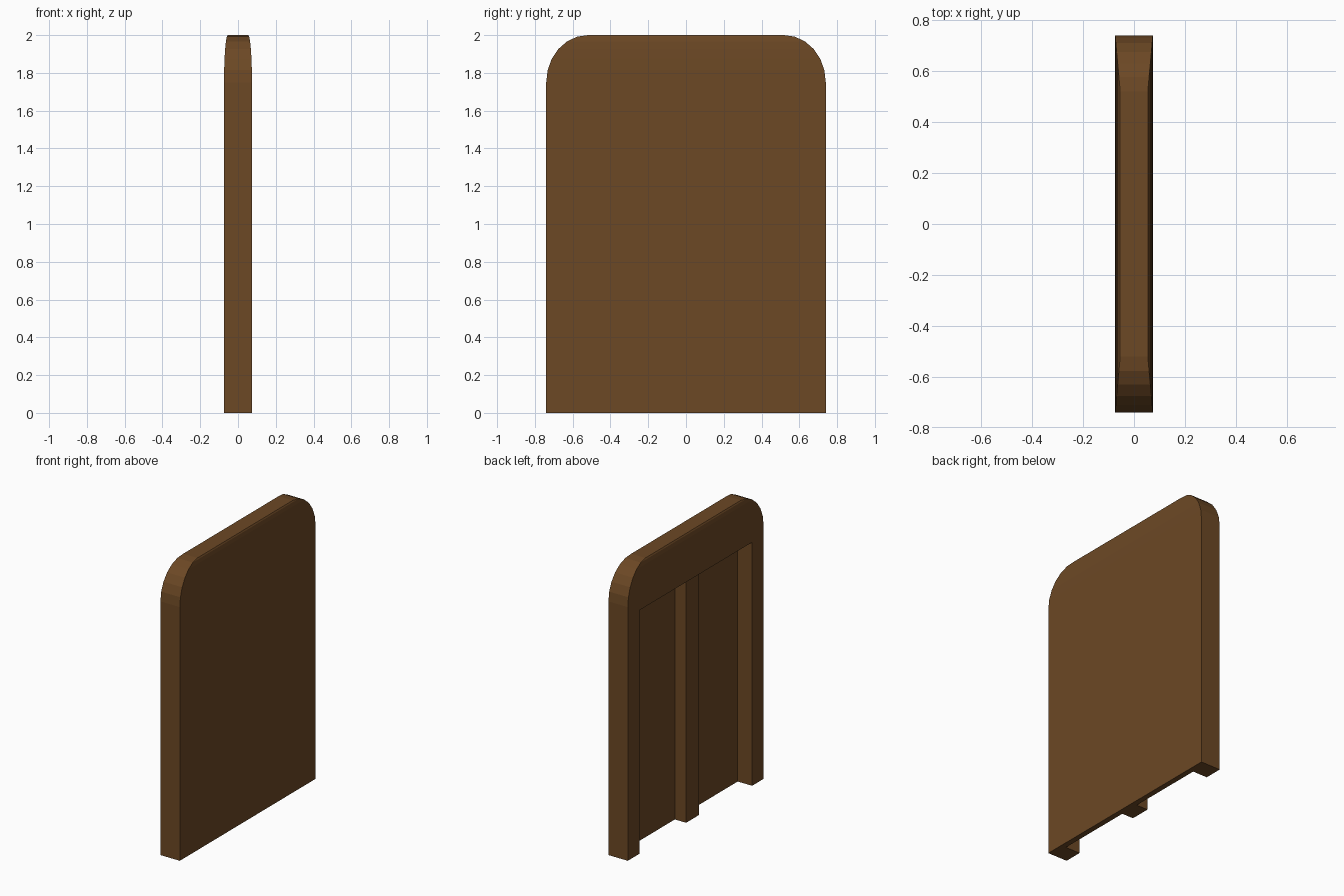
import bpy, bmesh, math
from mathutils import Vector

if "Cube" in bpy.data.objects:
    bpy.data.objects.remove(bpy.data.objects["Cube"])

wood = bpy.data.materials.new("brown wood")
wood.diffuse_color = (0.150, 0.065, 0.018, 1)
wood.use_nodes = True
wood.node_tree.nodes["Principled BSDF"].inputs["Base Color"].default_value = wood.diffuse_color


def loft(name, rings):
    """Closed solid through a stack of point rings."""
    bm = bmesh.new()
    rows = [[bm.verts.new(p) for p in ring] for ring in rings]
    n = len(rows[0])
    for a, b in zip(rows, rows[1:]):
        for i in range(n):
            j = (i + 1) % n
            bm.faces.new((a[i], a[j], b[j], b[i]))
    bm.faces.new(rows[0][::-1])
    bm.faces.new(rows[-1])
    bmesh.ops.recalc_face_normals(bm, faces=bm.faces[:])
    me = bpy.data.meshes.new(name)
    bm.to_mesh(me)
    bm.free()
    ob = bpy.data.objects.new(name, me)
    bpy.context.collection.objects.link(ob)
    return ob


def slab_ring(hx, hy, z):
    return [(-hx, -hy, z), (hx, -hy, z), (hx, hy, z), (-hx, hy, z)]


# Slab with elliptical rounded shoulders, also tapering in thickness
rings = [slab_ring(0.074, 0.74, 0)]
for i in range(7):
    a = math.radians(15 * i)
    t = 1 - math.cos(a)
    rings.append(slab_ring(0.074 - 0.02 * t, 0.74 - 0.22 * t, 1.75 + 0.25 * math.sin(a)))
slab = loft("slab", rings)

# Recess in the rear, leaving two side posts and a shallower middle post
prof = [(-0.2, -0.615), (0.036, -0.615), (0.036, -0.07), (-0.05, -0.07),
        (-0.05, 0.07), (0.036, 0.07), (0.036, 0.615), (-0.2, 0.615)]
cutter = loft("recess_cutter", [[(x, y, z) for x, y in prof] for z in (-0.2, 1.68)])
cutter.hide_render = True
mod = slab.modifiers.new("recess", 'BOOLEAN')
mod.operation = 'DIFFERENCE'
mod.solver = 'EXACT'
mod.object = cutter
bpy.context.view_layer.update()
solid = bpy.data.meshes.new_from_object(
    slab.evaluated_get(bpy.context.evaluated_depsgraph_get()))
bpy.data.objects.remove(slab)
bpy.data.objects.remove(cutter)

# Split into three broken pieces along cracks meeting at one point
hub = Vector((0, 0, 1.07))
through = Vector((-1, 0, 0.07))
cracks = [Vector((0, 0.74, -0.87)), Vector((0, 0.29, 0.93)), Vector((0, -0.74, 0.30))]
names = ["side_piece", "top_piece", "lower_piece"]
for k, name in enumerate(names):
    c1, c2 = cracks[k], cracks[(k + 1) % 3]
    bm = bmesh.new()
    bm.from_mesh(solid)
    for c, other in ((c1, c2), (c2, c1)):
        no = c.cross(through).normalized()
        if no.dot(other) > 0:
            no = -no
        res = bmesh.ops.bisect_plane(
            bm, geom=bm.verts[:] + bm.edges[:] + bm.faces[:], dist=1e-5,
            plane_co=hub, plane_no=no, clear_outer=True)
        rim = [e for e in bm.edges if e.is_boundary]
        bmesh.ops.holes_fill(bm, edges=rim, sides=0)
    bmesh.ops.recalc_face_normals(bm, faces=bm.faces[:])
    me = bpy.data.meshes.new(name)
    bm.to_mesh(me)
    bm.free()
    me.materials.clear()
    me.materials.append(wood)
    bpy.context.collection.objects.link(bpy.data.objects.new(name, me))
